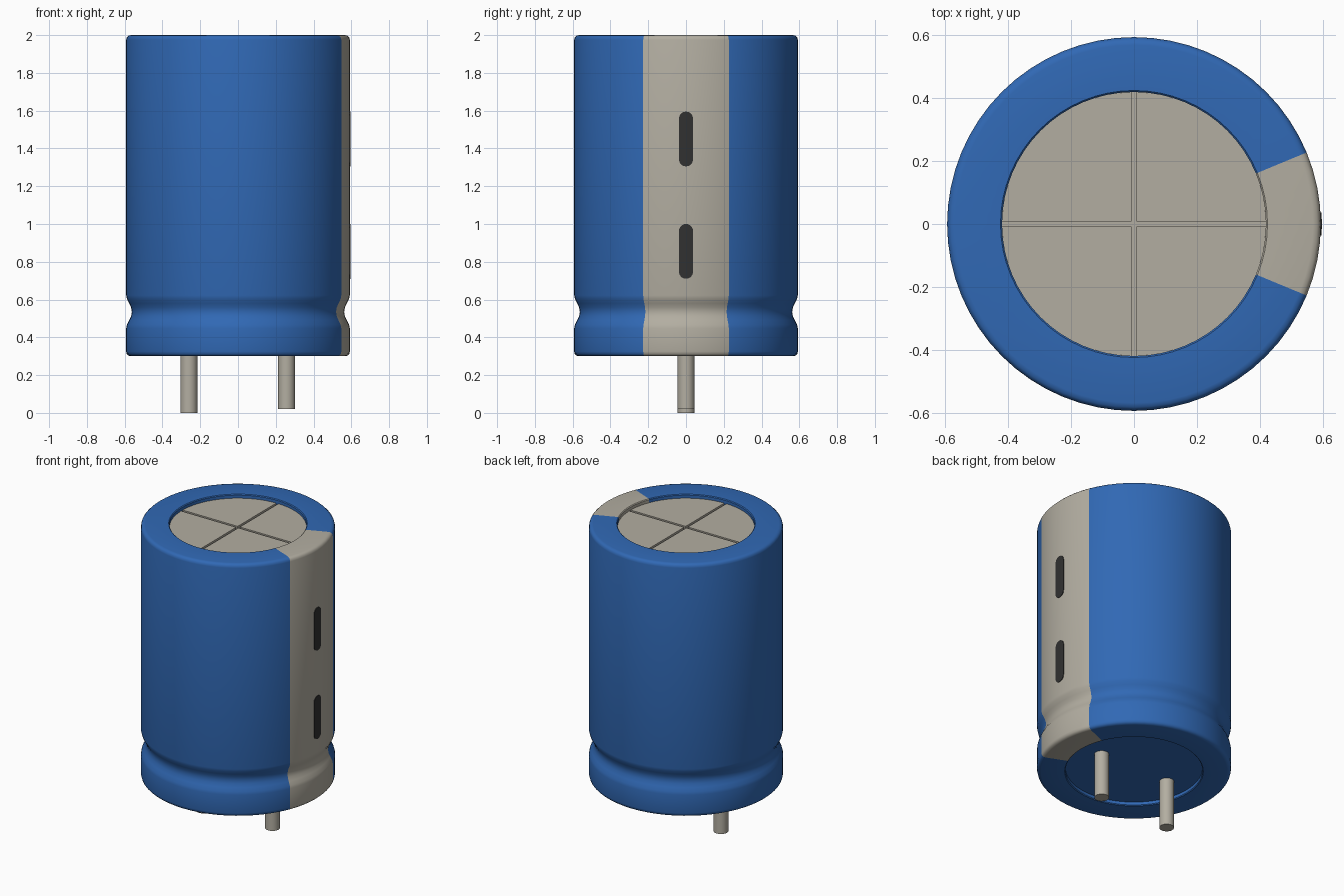
import bpy, bmesh, math
from math import sin, cos, pi, sqrt

if "Cube" in bpy.data.objects:
    bpy.data.objects.remove(bpy.data.objects["Cube"], do_unlink=True)

SEG = 64            # sides around the can
R = 0.592           # can radius
RIM = 0.418         # radius of the end openings
STRIPE = pi / 8     # half angle of the stripe


def material(name, rgb):
    m = bpy.data.materials.new(name)
    m.use_nodes = True
    m.diffuse_color = (*rgb, 1)
    bsdf = m.node_tree.nodes["Principled BSDF"]
    bsdf.inputs["Base Color"].default_value = (*rgb, 1)
    bsdf.inputs["Roughness"].default_value = 0.6
    return m


BLUE = material("sleeve blue", (0.030, 0.140, 0.460))
GREY = material("warm grey", (0.450, 0.423, 0.358))
DARK = material("mark black", (0.030, 0.030, 0.030))


def finish(bm, name, mats, smooth=True):
    bmesh.ops.recalc_face_normals(bm, faces=bm.faces)
    me = bpy.data.meshes.new(name)
    bm.to_mesh(me)
    bm.free()
    ob = bpy.data.objects.new(name, me)
    bpy.context.collection.objects.link(ob)
    for m in mats:
        me.materials.append(m)
    if smooth:
        bpy.ops.object.select_all(action='DESELECT')
        ob.select_set(True)
        bpy.context.view_layer.objects.active = ob
        bpy.ops.object.shade_smooth_by_angle(angle=math.radians(40))
    return ob


def prism(bm, outline, z0, z1):
    """Closed upright prism over a 2D outline."""
    face = bm.faces.new([bm.verts.new((x, y, z0)) for x, y in outline])
    ext = bmesh.ops.extrude_face_region(bm, geom=[face])["geom"]
    top = [v for v in ext if isinstance(v, bmesh.types.BMVert)]
    bmesh.ops.translate(bm, verts=top, vec=(0, 0, z1 - z0))


def circle(r, n, cx=0.0):
    return [(cx + r * cos(2 * pi * i / n), r * sin(2 * pi * i / n)) for i in range(n)]


# Sleeve: revolved profile with rolled rims and a crimp groove
profile = [(RIM, 1.955), (RIM, 1.995), (RIM + 0.005, 2.0),
           (0.567, 2.0), (0.580, 1.997), (0.589, 1.988), (R, 1.975),
           (R, 0.622), (0.588, 0.603), (0.576, 0.580), (0.566, 0.558),
           (0.562, 0.535), (0.566, 0.512), (0.576, 0.490), (0.588, 0.467), (R, 0.448),
           (R, 0.325), (0.589, 0.312), (0.580, 0.303), (0.567, 0.300),
           (RIM + 0.005, 0.300), (RIM, 0.305), (RIM, 0.345)]
bm = bmesh.new()
rings = [[bm.verts.new((r * cos(2 * pi * i / SEG), r * sin(2 * pi * i / SEG), z))
          for i in range(SEG)] for r, z in profile]
for a, b in zip(rings, rings[1:] + rings[:1]):
    for i in range(SEG):
        j = (i + 1) % SEG
        f = bm.faces.new((a[i], a[j], b[j], b[i]))
        c = f.calc_center_median()
        # Faces within the stripe's angle take the grey
        f.material_index = 1 if abs(math.atan2(c.y, c.x)) < STRIPE else 0
finish(bm, "sleeve", [BLUE, GREY])

# Recessed bottom plate
bm = bmesh.new()
prism(bm, circle(RIM + 0.002, SEG), 0.325, 0.345)
finish(bm, "bottom_plate", [BLUE])

# Top vent: a lower disc carrying four raised quarters with a cross between
bm = bmesh.new()
prism(bm, circle(RIM + 0.002, SEG), 1.945, 1.960)
finish(bm, "vent_floor", [GREY])
bm = bmesh.new()
g = 0.008
a0 = math.asin(g / RIM)
for q in range(4):
    pts = [(g, g)]
    for i in range(17):
        t = a0 + (pi / 2 - 2 * a0) * i / 16
        pts.append((RIM * cos(t), RIM * sin(t)))
    c, s = cos(q * pi / 2), sin(q * pi / 2)
    prism(bm, [(x * c - y * s, x * s + y * c) for x, y in pts], 1.958, 1.975)
finish(bm, "vent_quarters", [GREY])

# Two pins, one a little shorter
for name, x, z in (("right_pin", -0.26, 0.0), ("left_pin", 0.257, 0.02)):
    bm = bmesh.new()
    prism(bm, circle(0.045, 24, x), z, 0.335)
    finish(bm, name, [GREY])

# Rounded marks on the stripe, thin plates that follow the curve
W, HALF = 0.037, 0.145
for name, zc in (("lower_mark", 0.855), ("upper_mark", 1.45)):
    bm = bmesh.new()
    cols = []
    for i in range(13):
        t = pi * i / 12
        y = -W * cos(t)
        h = HALF - W + W * sin(t)
        x = sqrt((R + 0.003) ** 2 - y * y)
        cols.append([bm.verts.new((x, y, zc + k * h)) for k in (-1, 1)])
    for a, b in zip(cols, cols[1:]):
        bm.faces.new((a[0], b[0], b[1], a[1]))
    faces = bm.faces[:]
    ext = bmesh.ops.extrude_face_region(bm, geom=faces, use_keep_orig=True)["geom"]
    bmesh.ops.translate(bm, verts=[v for v in ext if isinstance(v, bmesh.types.BMVert)],
                        vec=(-0.006, 0, 0))
    finish(bm, name, [DARK])
